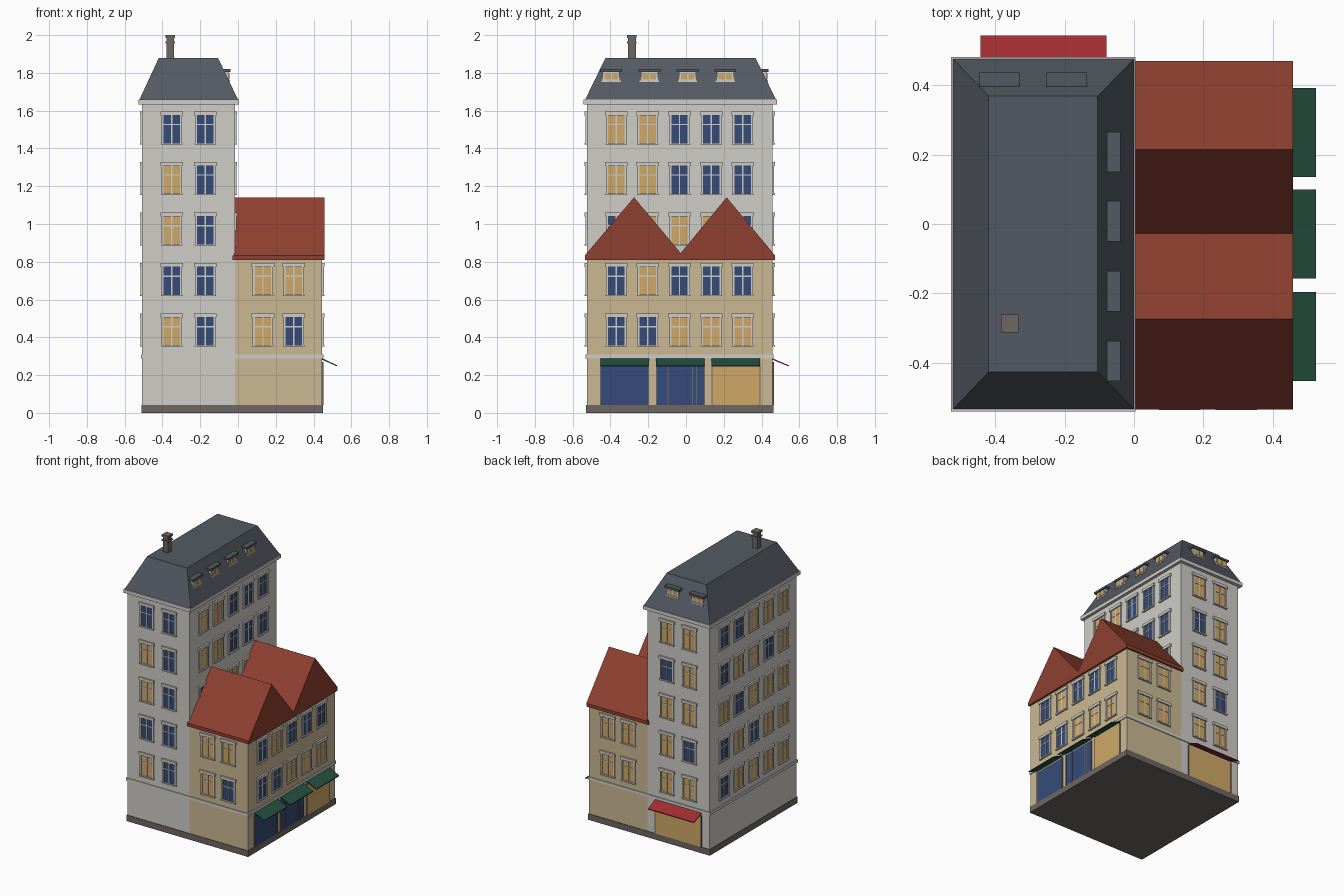
import bpy, bmesh
from mathutils import Vector

if "Cube" in bpy.data.objects:
    bpy.data.objects.remove(bpy.data.objects["Cube"])


def material(name, r, g, b):
    m = bpy.data.materials.new(name)
    lin = lambda c: (c / 255 / 12.92) if c < 11 else ((c / 255 + 0.055) / 1.055) ** 2.4
    m.diffuse_color = (lin(r), lin(g), lin(b), 1)
    m.use_nodes = True
    m.node_tree.nodes["Principled BSDF"].inputs["Base Color"].default_value = m.diffuse_color
    return m


WALL = material("grey_plaster", 207, 205, 199)
TAN = material("tan_plaster", 203, 185, 148)
TRIM = material("pale_trim", 208, 206, 201)
STONE = material("dark_stone", 110, 103, 98)
SLATE = material("slate", 84, 90, 99)
TILE = material("red_tile", 142, 64, 48)
BLUE = material("dark_glass", 53, 75, 120)
WARM = material("lit_glass", 208, 169, 102)
GREEN = material("green_canvas", 38, 82, 66)
RED = material("red_canvas", 160, 45, 50)

parts = {}  # name -> (bmesh, material)


def mesh(name, mat):
    if name not in parts:
        parts[name] = (bmesh.new(), mat)
    return parts[name][0]


def hexa(name, mat, bottom, top):
    """Solid between two matching loops of points."""
    bm = mesh(name, mat)
    a = [bm.verts.new(p) for p in bottom]
    b = [bm.verts.new(p) for p in top]
    bm.faces.new(a[::-1])
    bm.faces.new(b)
    n = len(a)
    for i in range(n):
        bm.faces.new((a[i], a[(i + 1) % n], b[(i + 1) % n], b[i]))


def rect(x0, x1, y0, y1, z):
    return [(x0, y0, z), (x1, y0, z), (x1, y1, z), (x0, y1, z)]


def box(name, mat, x0, x1, y0, y1, z0, z1):
    hexa(name, mat, rect(x0, x1, y0, y1, z0), rect(x0, x1, y0, y1, z1))


X0, XM, X1, Y0, Y1 = -0.508, -0.017, 0.446, -0.525, 0.458
# wall side: (along axis, outward axis, wall position)
SIDES = {
    "front": (Vector((1, 0, 0)), Vector((0, -1, 0)), -Y0),
    "right": (Vector((0, 1, 0)), Vector((1, 0, 0)), X1),
    "tower_right": (Vector((0, 1, 0)), Vector((1, 0, 0)), XM),
    "back": (Vector((1, 0, 0)), Vector((0, 1, 0)), Y1),
    "left": (Vector((0, 1, 0)), Vector((-1, 0, 0)), -X0),
}


def on_wall(name, mat, side, u0, u1, z0, z1, depth, start=-0.004, off=None):
    """Box lying on a wall, sticking out by depth."""
    u, n, d = SIDES[side]
    d = d if off is None else off
    p = u * u0 + n * (d + start)
    q = u * u1 + n * (d + depth)
    box(name, mat, min(p.x, q.x), max(p.x, q.x), min(p.y, q.y), max(p.y, q.y), z0, z1)


def window(side, c, z, glass):
    h, w = 0.145, 0.043
    on_wall("lit_panes" if glass is WARM else "dark_panes", glass, side, c - w, c + w, z, z + h, 0.003)
    n = "window_trim"
    for s in (-1, 1):
        a, b = sorted((c + s * w, c + s * (w + 0.011)))
        on_wall(n, TRIM, side, a, b, z, z + h, 0.008)
    on_wall(n, TRIM, side, c - 0.06, c + 0.06, z + h, z + h + 0.02, 0.012)
    on_wall(n, TRIM, side, c - 0.057, c + 0.057, z - 0.009, z, 0.012)
    on_wall(n, TRIM, side, c - 0.0035, c + 0.0035, z, z + h, 0.006)
    on_wall(n, TRIM, side, c - w, c + w, z + 0.093, z + 0.099, 0.006)


def windows(side, cols, rows, first):
    """rows: strings from the lowest storey up, B dark and T lit."""
    for r, row in enumerate(rows):
        for c, k in zip(cols, row):
            window(side, c, 0.36 + 0.2675 * (r + first), WARM if k == "T" else BLUE)


# walls, base and string course
box("tower_walls", WALL, X0, XM, Y0, Y1, 0.03, 1.64)
box("wing_walls", TAN, XM, X1, Y0, Y1, 0.03, 0.815)
box("plinth", STONE, X0 - 0.004, X1 + 0.004, Y0 - 0.004, Y1 + 0.004, 0, 0.043)
box("string_course", TRIM, X0 - 0.006, X1 + 0.006, Y0 - 0.006, Y1 + 0.006, 0.289, 0.309)

# tower cornice and mansard roof
box("cornice", TRIM, -0.528, 0.004, -0.542, 0.482, 1.633, 1.658)
hexa("mansard_roof", SLATE, rect(-0.522, 0, -0.534, 0.477, 1.658),
     rect(-0.42, -0.105, -0.427, 0.369, 1.878))

# chimney
box("chimney", STONE, -0.378, -0.339, -0.307, -0.266, 1.85, 1.985)
box("chimney_cap", STONE, -0.384, -0.333, -0.313, -0.261, 1.985, 2.0)
box("chimney_cap", STONE, -0.384, -0.333, -0.313, -0.261, 1.955, 1.965)

# double-gabled wing roof
box("wing_eaves", TILE, -0.03, 0.459, -0.535, 0.471, 0.81, 0.834)
gable = [(-0.535, 0.834), (-0.028, 0.834), (0.471, 0.834), (0.215, 1.141), (-0.028, 0.846), (-0.275, 1.141)]
for prof in ([gable[0], gable[1], gable[4], gable[5]], [gable[1], gable[2], gable[3], gable[4]]):
    hexa("wing_roof", TILE, [(-0.02, y, z) for y, z in prof], [(0.459, y, z) for y, z in prof])

# windows on every side
TX, WX = (-0.351, -0.173), (0.132, 0.295)
SY = (-0.369, -0.202, -0.034, 0.134, 0.301)
windows("front", TX, ("TB", "BB", "TB", "TB", "BB"), 0)
windows("front", WX, ("TB", "TT"), 0)
windows("right", SY, ("BBTTT", "BTBBB"), 0)
windows("tower_right", SY, ("BTTTB", "TTBBB", "TTBBB"), 2)
windows("back", TX, ("TT", "BT", "TT", "TB", "TT"), 0)
windows("back", WX, ("TT", "TT"), 0)
windows("left", SY, ("TTTTB", "TTBTB", "TTTBT", "TBTTB", "TTTBB"), 0)


def shop(side, u0, u1, glass, canvas, reach, doors=()):
    """Shop window, thin frame and sloping awning."""
    tag = "lit_shop_window" if glass is WARM else "dark_shop_window"
    on_wall(tag, glass, side, u0, u1, 0.043, 0.27, 0.004)
    for a in (u0, u1, *doors):
        on_wall("shop_frames", STONE, side, a - 0.003, a + 0.003, 0.043, 0.27, 0.007)
    u, n, d = SIDES[side]
    name = "green_awnings" if canvas is GREEN else "red_awning"
    prof = [(0, 0.281), (reach, 0.246), (reach, 0.252), (0, 0.289)]
    ends = [[u * e + n * (d + o) + Vector((0, 0, z)) for o, z in prof] for e in (u0 - 0.001, u1 + 0.001)]
    hexa(name, canvas, *ends)


shop("right", -0.452, -0.198, BLUE, GREEN, 0.079)
shop("right", -0.157, 0.098, BLUE, GREEN, 0.079, (-0.095, 0.035, 0.055))
shop("right", 0.137, 0.392, WARM, GREEN, 0.079)
shop("back", -0.443, -0.081, WARM, RED, 0.086)


def dormer(side, c, face):
    """Small roof window; face is its distance along the outward axis."""
    on_wall("dormer_bodies", TRIM, side, c - 0.045, c + 0.045, 1.757, 1.808, 0, -0.05, face)
    for s in (-1, 1):
        a, b = sorted((c + s * 0.004, c + s * 0.035))
        on_wall("dormer_panes", WARM, side, a, b, 1.765, 1.797, 0.003, -0.004, face)
    on_wall("dormer_sills", TRIM, side, c - 0.051, c + 0.051, 1.752, 1.76, 0.005, -0.03, face)
    on_wall("dormer_roofs", SLATE, side, c - 0.058, c + 0.058, 1.806, 1.82, 0.009, -0.04, face)


for c in (-0.396, -0.194, 0.008, 0.208):
    dormer("right", c, -0.048)
for c in (-0.388, -0.194):
    dormer("back", c, 0.428)

# turn the collected parts into objects
for name, (bm, mat) in parts.items():
    bmesh.ops.recalc_face_normals(bm, faces=bm.faces)
    me = bpy.data.meshes.new(name)
    bm.to_mesh(me)
    bm.free()
    me.materials.append(mat)
    bpy.context.collection.objects.link(bpy.data.objects.new(name, me))
